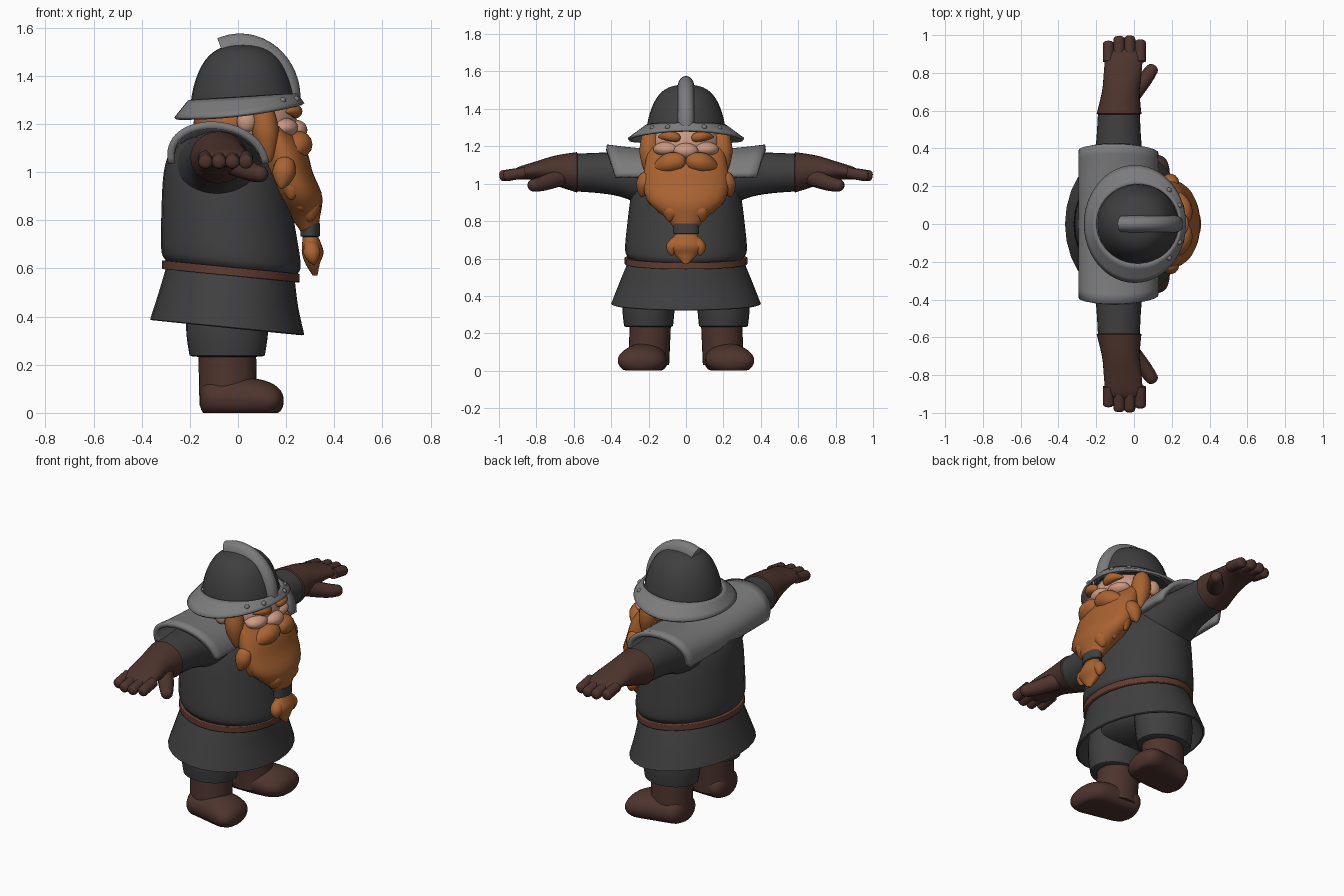
import bpy, bmesh, math
from mathutils import Vector

cube = bpy.data.objects.get("Cube")
if cube:
    bpy.data.objects.remove(cube, do_unlink=True)


def material(name, *color):
    mat = bpy.data.materials.new(name)
    mat.use_nodes = True
    mat.diffuse_color = (*color, 1)
    mat.node_tree.nodes["Principled BSDF"].inputs["Base Color"].default_value = (*color, 1)
    return mat


CLOTH = material("dark cloth", .05, .05, .05)
STEEL = material("grey steel", .2, .2, .2)
LEATHER = material("brown leather", .075, .034, .026)
BELT = material("belt leather", .12, .045, .03)
HAIR = material("orange hair", .4, .125, .03)
SKIN = material("skin", .6, .32, .22)
FORWARD, SIDEWAYS, UP = Vector((1, 0, 0)), Vector((0, 1, 0)), Vector((0, 0, 1))
TILT = Vector((.1, 0, 1))


def sheet(name, rows, mat, closed=True, caps=False, thick=0):
    """Skin rows of points into a smooth surface."""
    bm = bmesh.new()
    grid = [[bm.verts.new(point) for point in row] for row in rows]
    count = len(grid[0])
    for low, high in zip(grid, grid[1:]):
        for i in range(count if closed else count - 1):
            j = (i + 1) % count
            bm.faces.new((low[i], low[j], high[j], high[i]))
    if caps:
        bm.faces.new(grid[0])
        bm.faces.new(grid[-1])
    bmesh.ops.recalc_face_normals(bm, faces=bm.faces)
    mesh = bpy.data.meshes.new(name)
    bm.to_mesh(mesh)
    bm.free()
    mesh.materials.append(mat)
    mesh.shade_smooth()
    mesh.set_sharp_from_angle(angle=math.radians(50))
    ob = bpy.data.objects.new(name, mesh)
    bpy.context.collection.objects.link(ob)
    if thick:
        solidify = ob.modifiers.new("thickness", "SOLIDIFY")
        solidify.thickness, solidify.offset = thick, 0


def spline(keys, t):
    """Smooth value through the keys, t running from first to last."""
    last = len(keys) - 1
    i = min(int(t * last), last - 1)
    f = t * last - i
    a, b = keys[i], keys[i + 1]
    leave = (b - keys[max(i - 1, 0)]) / 2
    arrive = (keys[min(i + 2, last)] - a) / 2
    ease = f * f * (3 - 2 * f)
    return a.lerp(b, ease) + leave * f * (1 - f) ** 2 - arrive * f * f * (1 - f)


def loft(name, keys, mat, axis=None, ref=FORWARD, side=1, start=0, end=0,
         caps=True, thick=0, steps=24, segments=28):
    """Ellipses (x, y, z, radius along ref, other radius) along a path.
    start and end are the fractions of the length rounded off."""
    keys = [Vector(key) for key in keys]
    for key in keys:
        key[1] *= side
    rows = []
    for step in range(steps + 1):
        t = (1 - math.cos(math.pi * step / steps)) / 2
        x, y, z, wide, deep = spline(keys, t)
        shrink = 1
        for length, distance in ((start, t), (end, 1 - t)):
            if distance < length:
                shrink *= math.sqrt(1 - (1 - distance / length) ** 2)
        shrink = max(shrink, .02)
        before, after = spline(keys, max(t - .01, 0)), spline(keys, min(t + .01, 1))
        normal = (axis or (after - before).to_3d()).normalized()
        u = (ref - normal * ref.dot(normal)).normalized()
        v = normal.cross(u)
        row = []
        for k in range(segments):
            turn = math.tau * k / segments
            point = Vector((x, y, z)) + (u * wide * math.cos(turn) + v * deep * math.sin(turn)) * shrink
            point.z = max(point.z, 0)
            row.append(point)
        rows.append(row)
    sheet(name, rows, mat, caps=caps, thick=thick)


def column(name, keys, mat, axis=UP, **options):
    """Upright loft on the centre plane: (x, z, depth radius, width radius)."""
    loft(name, [(x, 0, z, deep, wide) for x, z, deep, wide in keys], mat, axis, **options)


def strand(name, root, tip, radius, side, bend=(0, 0, 0)):
    """A lock of hair that swells and then tapers to its tip."""
    root, tip = Vector(root), Vector(tip)
    middle = (root + tip) / 2 + Vector(bend)
    keys = [(*root, radius * .7, radius * .7), (*middle, radius, radius),
            (*tip, radius / 4, radius / 4)]
    loft(name, keys, HAIR, side=side, start=.2, end=.2, steps=14, segments=14)


def ball(name, place, size, mat):
    bpy.ops.mesh.primitive_uv_sphere_add(segments=28, ring_count=16, location=place)
    ob = bpy.context.object
    ob.name, ob.scale = name, size
    ob.data.materials.append(mat)
    bpy.ops.object.shade_smooth()


# Flared skirt, belt and jacket, tilted slightly down at the front
column("tunic_skirt", [(-.045, .355, .316, .395), (-.04, .47, .285, .35), (-.03, .59, .26, .3)],
       CLOTH, axis=TILT, caps=False, thick=.012)
column("belt", [(-.03, z, .276, .318) for z in (.57, .605)],
       BELT, axis=TILT, caps=False, thick=.02, steps=4)
jacket = []
for step in range(21):
    t = step / 20
    radius = .3 * (1 - t / 5) * (1 - .8 * t ** 8) - .04 * math.exp(-25 * t)
    jacket.append((-.025 - .045 * t, .59 + .6 * t, radius, radius * 1.12))
column("tunic_jacket", jacket, CLOTH, axis=TILT, steps=40)
ball("trouser_seat", (-.045, 0, .44), (.19, .27, .1), CLOTH)

for side, tag in ((1, "left"), (-1, "right")):
    # Trouser leg and boot
    loft(tag + "_trouser_leg", [(-.045, .2, .23, .155, .13), (-.045, .2, .34, .17, .14),
                                (-.045, .19, .5, .17, .14)], CLOTH, UP, side=side, start=.06)
    loft(tag + "_boot_shaft", [(-.04, .2, .03, .12, .11), (-.045, .19, .26, .12, .11)],
         LEATHER, UP, side=side)
    loft(tag + "_boot_foot", [(-.16, .2, .06, .11, .08), (.01, .22, .06, .12, .09),
                              (.19, .25, .05, .14, .07)],
         LEATHER, FORWARD, SIDEWAYS, side, start=.2, end=.3)
    # Sleeve, gauntlet, fingers and thumb
    loft(tag + "_sleeve", [(-.07, .1, 1, .2, .18), (-.08, .35, 1.05, .13, .12),
                           (-.08, .6, 1.06, .11, .1)], CLOTH, SIDEWAYS, side=side)
    loft(tag + "_gauntlet", [(-.08, .575, 1.06, .12, .11), (-.07, .7, 1.07, .1, .08),
                             (-.06, .8, 1.07, .1, .05), (-.05, .93, 1.05, .1, .03)],
         LEATHER, SIDEWAYS, side=side, start=.03, end=.15)
    for n in range(4):
        x, tip = -.135 + .056 * n, 1 - .012 * (n - 1.6) ** 2
        loft(f"{tag}_finger_{n + 1}", [(x, .86, 1.06, .03, .03), (x, tip, 1.04, .03, .03)],
             LEATHER, side=side, end=.2, steps=14, segments=14)
    loft(tag + "_thumb", [(-.03, .66, 1.04, .05, .05), (.06, .77, 1, .04, .04),
                          (.11, .84, .99, .03, .03)],
         LEATHER, side=side, end=.2, steps=14, segments=14)
    # Ear, cheek and facial hair
    ball(tag + "_ear", (.035, .207 * side, 1.21), (.04, .03, .045), SKIN)
    ball(tag + "_cheek", (.19, .1 * side, 1.185), (.06, .075, .04), SKIN)
    strand(tag + "_brow", (.235, .03, 1.24), (.2, .15, 1.25), .028, side, (.02, 0, .01))
    strand(tag + "_sideburn", (.1, .19, 1.29), (.13, .2, 1.04), .055, side)
    strand(tag + "_moustache", (.26, 0, 1.12), (.2, .185, 1.06), .055, side, (.02, 0, .02))
    for n in range(4):
        strand(f"{tag}_beard_lock_{n + 1}", (.2 + .03 * n, .2 - .045 * n, 1.06 - .055 * n),
               (.18 + .04 * n, .24 - .05 * n, .93 - .045 * n), .048, side)
    strand(tag + "_tail_lock", (.3, .03, .71), (.315, .075, .615), .035, side, (0, .02, 0))

# Head, hair and nose
ball("head", (.045, 0, 1.21), (.2, .195, .16), SKIN)
ball("back_hair", (-.03, 0, 1.2), (.155, .2, .12), HAIR)
ball("nose", (.24, 0, 1.175), (.048, .066, .042), SKIN)

# Beard, tie and tail
column("beard", [(.14, 1.19, .06, .2), (.18, 1.1, .1, .22), (.21, 1, .1, .23),
                 (.25, .9, .1, .2), (.28, .81, .06, .1), (.3, .74, .03, .05)], HAIR)
column("beard_tie", [(.3, .73, .04, .07), (.3, .79, .04, .07)], CLOTH, start=.1, end=.1)
column("beard_tail", [(.3, .74, .03, .05), (.31, .67, .045, .09), (.31, .62, .03, .06),
                      (.32, .57, .01, .01)], HAIR)

# Shoulder mantle: an arched plate that narrows towards its lower edges
rows = []
for i in range(17):
    across = i / 8 - 1
    row = []
    for k in range(33):
        turn = math.pi * k / 32
        rise = math.sin(turn) ** .85
        dip = .03 * (1 - across ** 2)
        row.append((-.08 + .195 * math.cos(turn) - .03 * rise,
                    .425 * across * (.89 + .11 * rise),
                    1.035 + (.16 - dip) * rise))
    rows.append(row)
sheet("shoulder_mantle", rows, STEEL, closed=False, thick=.03)

# Helmet dome
column("helmet_dome", [(.02, 1.29, .215, .21), (.02, 1.53, .215, .21)], CLOTH, end=1)

# Helmet brim, flaring most at the sides and back
rows = []
for step in range(5):
    row = []
    for k in range(48):
        c, s = math.cos(math.tau * k / 48), math.sin(math.tau * k / 48)
        inner = Vector((.02 + .222 * c, .212 * s, 1.308 + .014 * c))
        outer = Vector((.005 + .265 * c, .308 * s, 1.236 + .03 * c + .016 * c * c))
        row.append(inner.lerp(outer, step / 4))
    rows.append(row)
sheet("helmet_brim", rows, STEEL, thick=.014)

# Helmet crest, growing taller towards the back
crest = []
for step in range(9):
    turn = step / 4
    crest.append((.02 + .2 * math.cos(turn), 0, 1.29 + .225 * math.sin(turn),
                  .045, .04 + .013 * turn))
loft("helmet_crest", crest, STEEL, ref=SIDEWAYS)

# Brim rivets
for turn in (-.8, -.4, .4, .8):
    c, s = math.cos(turn), math.sin(turn)
    ball("brim_rivet", (.015 + .245 * c, .25 * s, 1.282 + .022 * c), (.014, .014, .014), STEEL)
